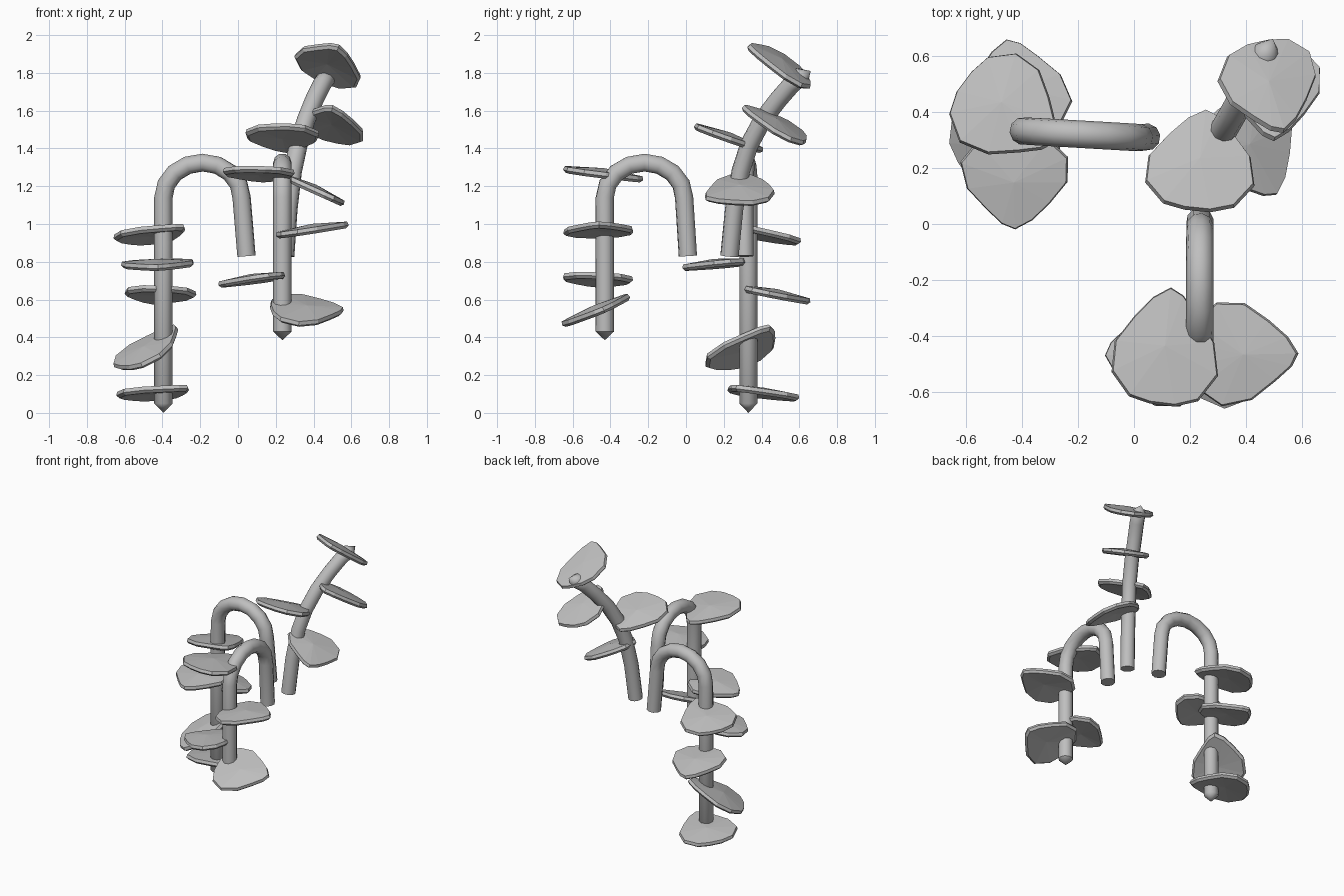
import bpy, bmesh, math
from mathutils import Vector

if "Cube" in bpy.data.objects:
    bpy.data.objects.remove(bpy.data.objects["Cube"])

stone = bpy.data.materials.new("plain grey")
stone.diffuse_color = (0.52, 0.52, 0.52, 1)
stone.use_nodes = True
stone.node_tree.nodes["Principled BSDF"].inputs["Base Color"].default_value = stone.diffuse_color


def finish(bm, name, smooth):
    bmesh.ops.recalc_face_normals(bm, faces=bm.faces)
    me = bpy.data.meshes.new(name)
    bm.to_mesh(me)
    bm.free()
    me.materials.append(stone)
    ob = bpy.data.objects.new(name, me)
    bpy.context.collection.objects.link(ob)
    if smooth:
        bpy.context.view_layer.objects.active = ob
        ob.select_set(True)
        bpy.ops.object.shade_smooth_by_angle(angle=math.radians(46))
        ob.select_set(False)
    return ob


# Vine stem: round tube swept along a path, flat start and pointed end
def stem(name, path, tip, radius=0.049, sides=10):
    pts = [Vector(p) for p in path]
    bm = bmesh.new()
    rings = []
    u = None
    for i, p in enumerate(pts):
        t = (pts[min(i + 1, len(pts) - 1)] - pts[max(i - 1, 0)]).normalized()
        if u is None:
            u = t.orthogonal()
        u = (u - t * u.dot(t)).normalized()
        v = t.cross(u)
        rings.append([bm.verts.new(p + radius * (u * math.cos(a) + v * math.sin(a)))
                      for a in (2 * math.pi * k / sides for k in range(sides))])
    for r0, r1 in zip(rings, rings[1:]):
        for k in range(sides):
            j = (k + 1) % sides
            bm.faces.new((r0[k], r0[j], r1[j], r1[k]))
    bm.faces.new(rings[0])
    apex = bm.verts.new(tip)
    for k in range(sides):
        bm.faces.new((rings[-1][k], rings[-1][(k + 1) % sides], apex))
    finish(bm, name, True)


# Leaf: thick rounded plate with a narrow end, raised middle and tilt
OUTLINE = [(0, 1.10), (24, 1.0), (52, 0.92), (82, 0.96), (112, 1.0), (142, 0.95),
           (166, 0.86), (196, 0.88), (222, 0.97), (254, 1.0), (286, 0.95), (318, 0.93), (342, 1.04)]


def leaf(name, x0, x1, y0, y1, z, sx, sy, narrow):
    raw = []
    for deg, r in OUTLINE:
        a = math.radians(deg)
        px, py = r * math.cos(a), r * math.sin(a)
        py *= 1 - 0.28 * max(0, px)            # taper to the narrow end
        n = math.radians(narrow)
        raw.append((px * math.cos(n) - py * math.sin(n), px * math.sin(n) + py * math.cos(n)))
    lx, hx = min(p[0] for p in raw), max(p[0] for p in raw)
    ly, hy = min(p[1] for p in raw), max(p[1] for p in raw)
    cx, cy = (x0 + x1) / 2, (y0 + y1) / 2
    flat = [(x0 + (p[0] - lx) / (hx - lx) * (x1 - x0),
             y0 + (p[1] - ly) / (hy - ly) * (y1 - y0)) for p in raw]
    normal = Vector((-sx, -sy, 1)).normalized()
    bm = bmesh.new()

    def point(x, y, lift):
        return bm.verts.new(Vector((x, y, z + sx * (x - cx) + sy * (y - cy))) + normal * lift)

    def ring(scale, lift):
        return [point(cx + (x - cx) * scale, cy + (y - cy) * scale, lift) for x, y in flat]

    top, low = ring(0.97, 0.010), ring(1.0, -0.010)
    under = ring(0.92, -0.024)
    crown, belly = point(cx, cy, 0.026), point(cx, cy, -0.012)
    n = len(flat)
    for k in range(n):
        j = (k + 1) % n
        bm.faces.new((top[k], top[j], crown))
        bm.faces.new((low[k], low[j], top[j], top[k]))
        bm.faces.new((under[k], under[j], low[j], low[k]))
        bm.faces.new((under[j], under[k], belly))
    finish(bm, name, False)


arc = [math.pi * k / 8 for k in range(9)]

# Left hanging vine
stem("left_stem",
     [(0.045, 0.31, 0.83)] +
     [(-0.188 + 0.207 * math.cos(a), 0.32 - 0.012 * math.cos(a), 1.14 + 0.185 * math.sin(a)) for a in arc] +
     [(-0.395, 0.33, 0.9), (-0.395, 0.33, 0.05)], (-0.395, 0.33, 0.0))

# Front hanging vine
stem("front_stem",
     [(0.235, 0.01, 0.83)] +
     [(0.235, -0.22 + 0.21 * math.cos(a), 1.14 + 0.185 * math.sin(a)) for a in arc] +
     [(0.235, -0.43, 0.9), (0.235, -0.43, 0.43)], (0.235, -0.43, 0.385))

# Rising vine at the back right
stem("rising_stem",
     [(0.25, 0.23, 0.83), (0.267, 0.255, 1.08), (0.29, 0.29, 1.28), (0.32, 0.335, 1.42),
      (0.36, 0.405, 1.55), (0.405, 0.49, 1.66), (0.445, 0.56, 1.74), (0.475, 0.615, 1.785)],
     (0.495, 0.66, 1.81))

# Leaves: x range, y range, height, slope in x and y, heading of narrow end
leaves = {
    "left": [
        (-0.66, -0.28, 0.25, 0.61, 0.945, 0.10, -0.20, -35),
        (-0.62, -0.235, -0.02, 0.32, 0.79, 0.03, 0.09, -90),
        (-0.60, -0.22, 0.30, 0.66, 0.63, -0.02, -0.20, 100),
        (-0.66, -0.32, 0.10, 0.47, 0.33, 0.48, 0.36, 40),
        (-0.645, -0.26, 0.22, 0.60, 0.108, 0.06, -0.13, -35)],
    "rising": [
        (0.30, 0.65, 0.33, 0.66, 1.855, -0.30, -0.65, -75),
        (0.33, 0.665, 0.30, 0.64, 1.535, -0.25, -0.52, -90),
        (0.04, 0.43, 0.045, 0.41, 1.46, -0.03, -0.36, 85),
        (0.24, 0.565, 0.10, 0.47, 1.185, -0.45, 0.0, -60)],
    "front": [
        (-0.08, 0.30, -0.65, -0.225, 1.27, -0.03, -0.13, 85),
        (0.20, 0.585, -0.65, -0.28, 0.975, 0.15, 0.02, 0),
        (-0.105, 0.25, -0.65, -0.28, 0.71, 0.14, -0.04, 180),
        (0.17, 0.56, -0.66, -0.30, 0.545, -0.06, 0.42, 10)],
}
for vine, items in leaves.items():
    for i, spec in enumerate(items):
        leaf(f"{vine}_leaf_{i + 1}", *spec)
